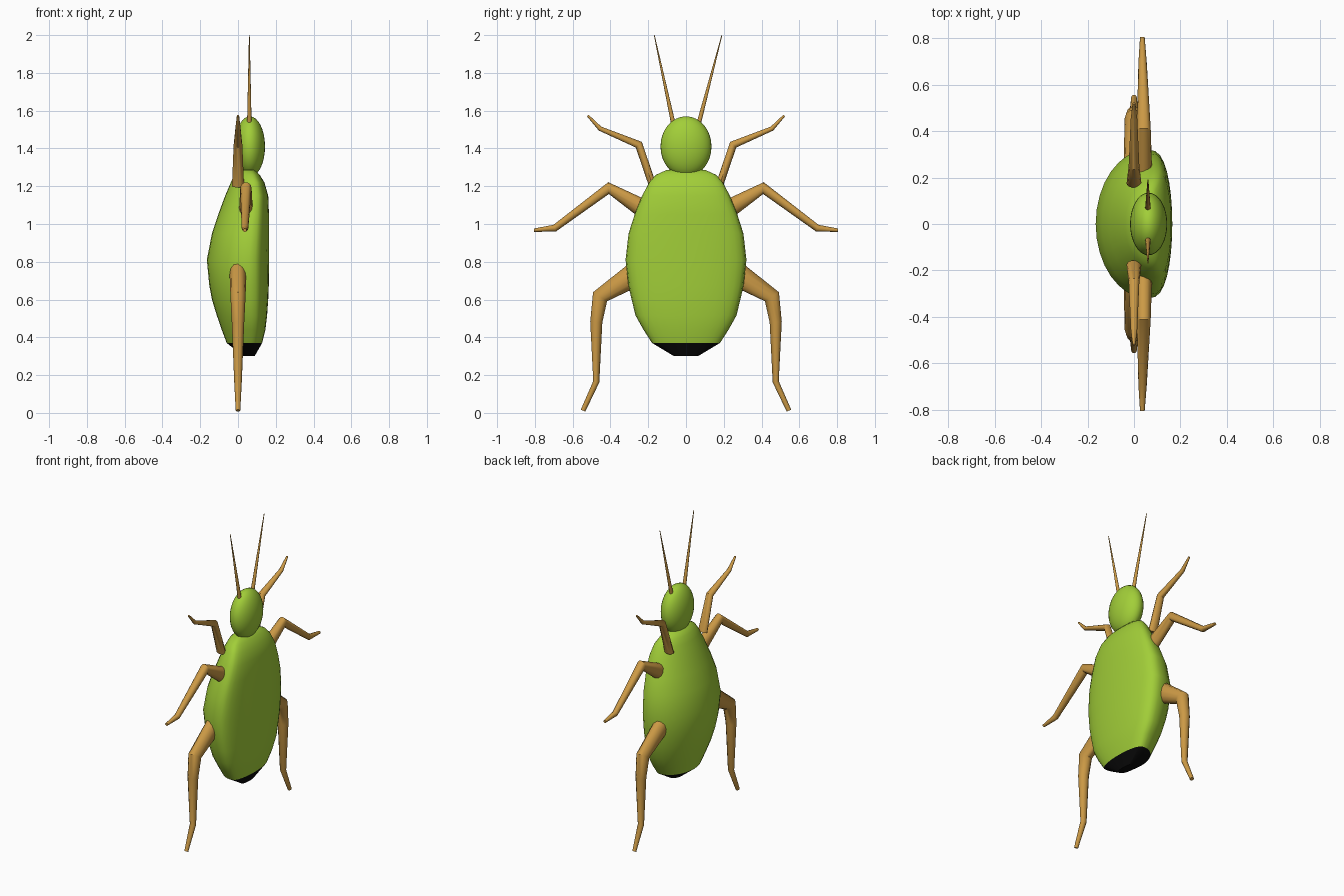
import bpy, bmesh, math
from mathutils import Vector

if "Cube" in bpy.data.objects:
    bpy.data.objects.remove(bpy.data.objects["Cube"])


def material(name, rgb):
    m = bpy.data.materials.new(name)
    m.diffuse_color = (*rgb, 1)
    m.use_nodes = True
    m.node_tree.nodes["Principled BSDF"].inputs["Base Color"].default_value = m.diffuse_color
    return m


GREEN = material("leaf_green", (0.36, 0.62, 0.04))
TAN = material("tan", (0.60, 0.32, 0.06))
BLACK = material("black", (0.003, 0.003, 0.003))


def loft(name, rings, mat, angle=40):
    """Skin a list of equal-length point rings and cap both ends."""
    bm = bmesh.new()
    vs = [[bm.verts.new(p) for p in r] for r in rings]
    n = len(vs[0])
    for a, b in zip(vs, vs[1:]):
        for i in range(n):
            j = (i + 1) % n
            bm.faces.new((a[i], a[j], b[j], b[i]))
    bm.faces.new(vs[0])
    bm.faces.new(vs[-1])
    bmesh.ops.recalc_face_normals(bm, faces=bm.faces)
    me = bpy.data.meshes.new(name)
    bm.to_mesh(me)
    bm.free()
    me.materials.append(mat)
    ob = bpy.data.objects.new(name, me)
    bpy.context.collection.objects.link(ob)
    smooth(ob, angle)
    return ob


def smooth(ob, angle=40):
    bpy.ops.object.select_all(action='DESELECT')
    ob.select_set(True)
    bpy.context.view_layer.objects.active = ob
    bpy.ops.object.shade_smooth_by_angle(angle=math.radians(angle))


def body_ring(z, left, right, half, n=32):
    """Domed on the -x side, flattened on the +x side."""
    mid = left + (right - left) * 0.68
    ring = []
    for i in range(n):
        t = 2 * math.pi * i / n
        c, s = math.cos(t), math.sin(t)
        if c > 0:
            ring.append((mid + (right - mid) * c ** 0.72, half * s, z))
        else:
            ring.append((mid + (mid - left) * c, half * s, z))
    return ring


def limb(name, path, mat, n=12):
    """Tapered limb: points are (x, y, z, x radius, in-plane radius)."""
    pts = [Vector(p[:3]) for p in path]
    rings = []
    for i, p in enumerate(path):
        d0 = (pts[i] - pts[max(i - 1, 0)]).normalized()
        d1 = (pts[min(i + 1, len(pts) - 1)] - pts[i]).normalized()
        d = (d0 + d1).normalized()
        side = Vector((0, -d.z, d.y)).normalized()
        mitre = 1 / max(d.dot(d1 if d1.length else d0), 0.7)
        rings.append([pts[i] + Vector((p[3] * math.cos(2 * math.pi * k / n), 0, 0))
                      + side * p[4] * mitre * math.sin(2 * math.pi * k / n)
                      for k in range(n)])
    return loft(name, rings, mat)


# Abdomen
profile = [(0.37, -0.06, 0.128, 0.18), (0.44, -0.086, 0.145, 0.225),
           (0.515, -0.112, 0.154, 0.267), (0.60, -0.138, 0.16, 0.288),
           (0.675, -0.152, 0.163, 0.305), (0.81, -0.165, 0.165, 0.32),
           (0.95, -0.138, 0.165, 0.304), (1.05, -0.105, 0.164, 0.272),
           (1.15, -0.068, 0.16, 0.232), (1.22, -0.038, 0.14, 0.195),
           (1.26, -0.018, 0.115, 0.16), (1.285, 0.005, 0.09, 0.105),
           (1.295, 0.03, 0.06, 0.04)]
loft("body", [body_ring(*p) for p in profile], GREEN, 50)

# Dark tail tip
loft("tail_tip", [body_ring(0.30, 0.03, 0.088, 0.063),
                  body_ring(0.37, -0.06, 0.128, 0.18)], BLACK)

# Head
bpy.ops.mesh.primitive_uv_sphere_add(segments=32, ring_count=16, radius=1,
                                     location=(0.063, 0, 1.41))
head = bpy.context.object
head.name = "head"
head.scale = (0.08, 0.135, 0.16)
head.data.materials.append(GREEN)
smooth(head)

# Antennae
for name, y0, y1 in (("left_antenna", -0.067, -0.168), ("right_antenna", 0.067, 0.19)):
    limb(name, [(0.06, y0, 1.53, 0.012, 0.012), (0.06, y1, 2.0, 0.002, 0.002)], TAN)

# Three pairs of legs
legs = {
    "front_leg": [(0.0, 0.175, 1.20, 0.032, 0.02), (0.0, 0.25, 1.42, 0.023, 0.02),
                  (0.0, 0.455, 1.505, 0.014, 0.012), (0.0, 0.52, 1.574, 0.006, 0.006)],
    "middle_leg": [(0.042, 0.225, 1.08, 0.036, 0.05), (0.042, 0.41, 1.19, 0.03, 0.026),
                   (0.037, 0.695, 0.978, 0.018, 0.018), (0.036, 0.805, 0.967, 0.01, 0.009)],
    "rear_leg": [(0.0, 0.25, 0.745, 0.045, 0.068), (0.0, 0.455, 0.615, 0.04, 0.04),
                 (0.0, 0.475, 0.48, 0.033, 0.032), (0.0, 0.475, 0.165, 0.02, 0.016),
                 (0.0, 0.545, 0.012, 0.012, 0.013)],
}
for name, path in legs.items():
    for side, s in (("left", -1), ("right", 1)):
        limb(f"{side}_{name}", [(p[0], s * p[1], *p[2:]) for p in path], TAN)
